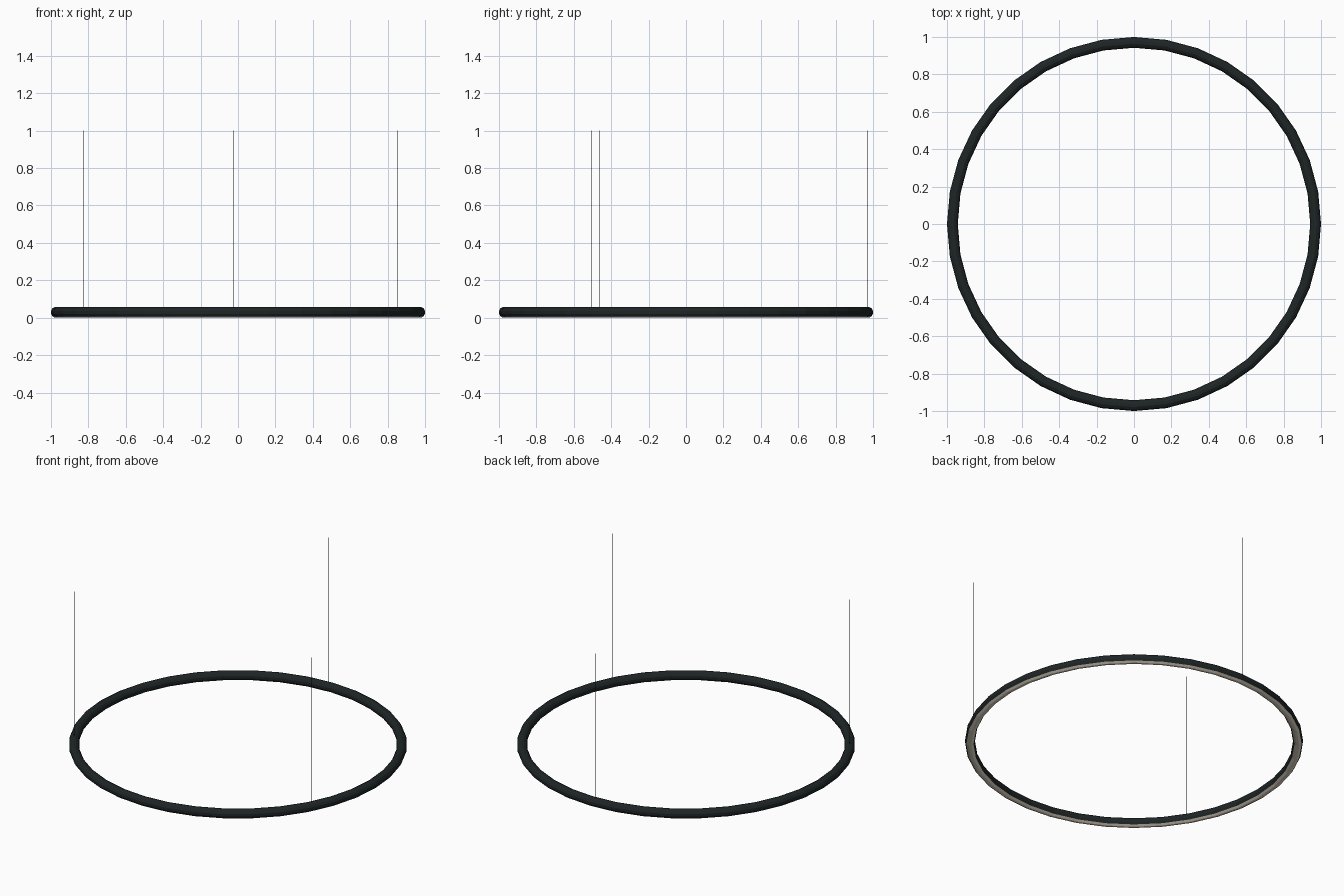
import bpy
import bmesh
import math

cube = bpy.data.objects.get("Cube")
if cube:
    bpy.data.objects.remove(cube, do_unlink=True)

RING_R = 0.971
TUBE_R = 0.0298
TUBE_Z = 0.0288
SEGMENTS = 36
SIDES = 12


def material(name, rgb, rough):
    m = bpy.data.materials.new(name)
    m.use_nodes = True
    color = (*rgb, 1.0)
    m.diffuse_color = color
    bsdf = m.node_tree.nodes["Principled BSDF"]
    bsdf.inputs["Base Color"].default_value = color
    bsdf.inputs["Roughness"].default_value = rough
    return m


black = material("black_metal", (0.013, 0.018, 0.019), 0.5)
diffuser = material("warm_diffuser", (0.75, 0.67, 0.56), 0.6)

# Faceted tubular ring, flat on top and bottom
bm = bmesh.new()
loops = []
for i in range(SEGMENTS):
    a = math.tau * i / SEGMENTS
    loop = []
    for s in range(SIDES):
        t = math.tau * (s + 0.5) / SIDES
        r = RING_R + TUBE_R * math.cos(t)
        loop.append(bm.verts.new((r * math.cos(a), r * math.sin(a),
                                  TUBE_Z + TUBE_R * math.sin(t))))
    loops.append(loop)
for i in range(SEGMENTS):
    here, there = loops[i], loops[(i + 1) % SEGMENTS]
    for j in range(SIDES):
        k = (j + 1) % SIDES
        bm.faces.new((here[j], there[j], there[k], here[k]))
bmesh.ops.recalc_face_normals(bm, faces=bm.faces[:])

# Flush light strip: the faces that look downward
for f in bm.faces:
    f.material_index = 1 if f.normal.z < -0.8 else 0

mesh = bpy.data.meshes.new("ring_light")
bm.to_mesh(mesh)
bm.free()
mesh.materials.append(black)
mesh.materials.append(diffuser)
ring = bpy.data.objects.new("ring_light", mesh)
bpy.context.collection.objects.link(ring)

# Three thin suspension cables
bottom, top = 0.05, 1.0
for i in range(3):
    a = math.radians(91.5 + 120 * i)
    bpy.ops.mesh.primitive_cylinder_add(
        vertices=8, radius=0.0015, depth=top - bottom,
        location=(RING_R * math.cos(a), RING_R * math.sin(a), (top + bottom) / 2))
    cable = bpy.context.object
    cable.name = f"suspension_cable_{i + 1}"
    cable.data.materials.append(black)
